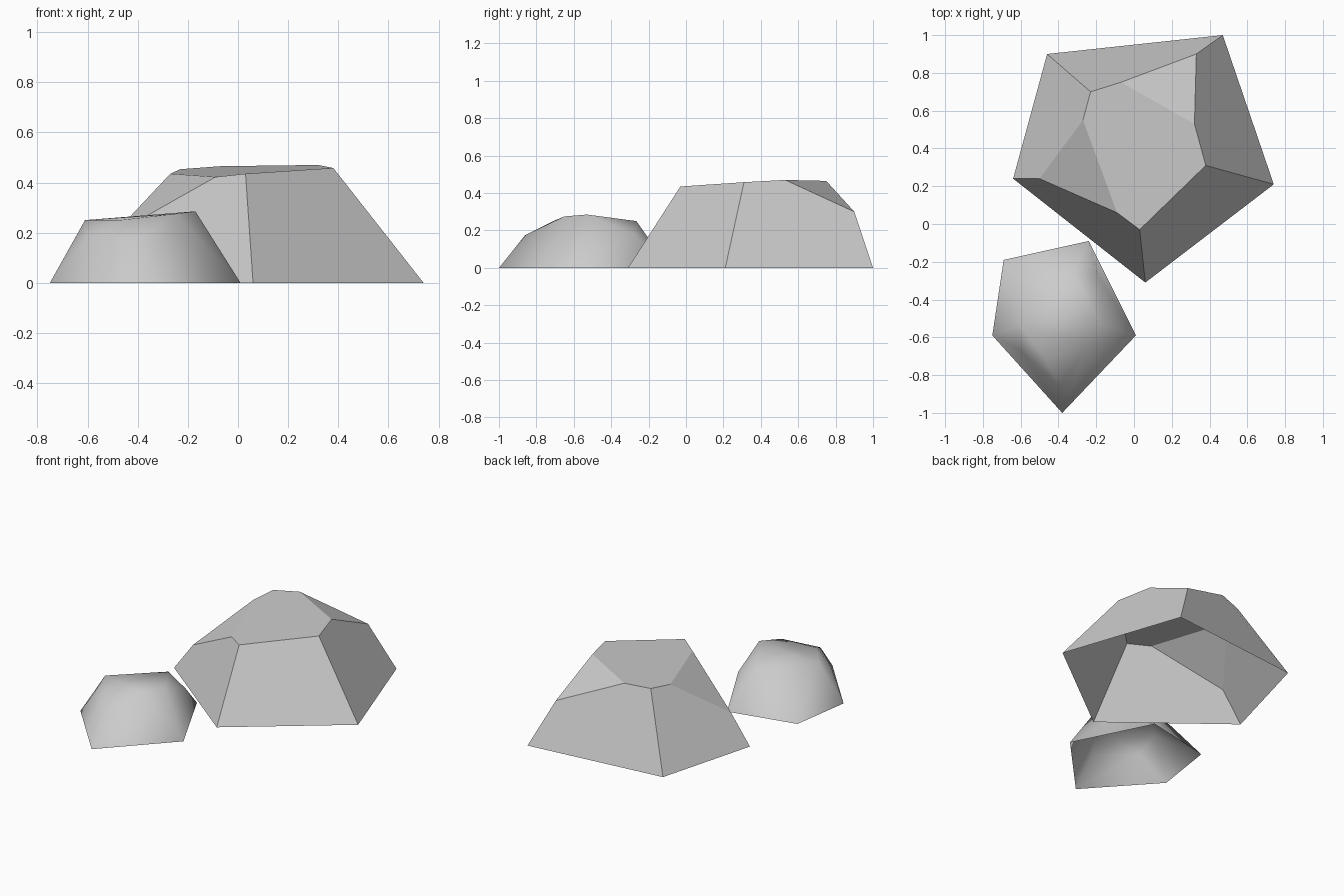
import bpy, bmesh

if "Cube" in bpy.data.objects:
    bpy.data.objects.remove(bpy.data.objects["Cube"])

stone = bpy.data.materials.new("stone_grey")
stone.use_nodes = True
grey = (0.6, 0.6, 0.6, 1)
stone.diffuse_color = grey
stone.node_tree.nodes["Principled BSDF"].inputs["Base Color"].default_value = grey


def add_rock(name, bm, smooth):
    """Turn the bmesh into an open-bottomed rock object."""
    bmesh.ops.recalc_face_normals(bm, faces=bm.faces)
    for face in bm.faces:
        face.smooth = smooth
    mesh = bpy.data.meshes.new(name)
    bm.to_mesh(mesh)
    bm.free()
    mesh.materials.append(stone)
    rock = bpy.data.objects.new(name, mesh)
    bpy.context.collection.objects.link(rock)


# Large faceted rock: pentagonal foot, sloped sides, chipped corners
points = {
    "front": (.06, -.31, 0), "right": (.74, .21, 0), "back": (.47, 1, 0),
    "rear_left": (-.46, .9, 0), "left": (-.64, .24, 0),
    "top_front": (.03, -.03, .435), "top_right": (.38, .31, .458),
    "top_back": (.32, .53, .47), "chip_back": (.33, .9, .3),
    "top_rear": (-.07, .75, .465), "top_rear_left": (-.23, .7, .453),
    "top_left": (-.27, .55, .435), "chip_left": (-.5, .24, .19),
    "top_front_left": (-.09, .06, .422),
}
faces = [
    "front right top_right top_front",
    "right back chip_back top_back top_right",
    "back rear_left top_rear_left top_rear chip_back",
    "rear_left left chip_left top_left top_rear_left",
    "left front top_front top_front_left chip_left",
    "chip_back top_rear top_back",
    "chip_left top_front_left top_left",
    "top_front top_right top_back top_rear top_rear_left top_left top_front_left",
]
bm = bmesh.new()
corner = {key: bm.verts.new(co) for key, co in points.items()}
for face in faces:
    bm.faces.new([corner[key] for key in face.split()])
add_rock("large_rock", bm, False)

# Small worn rock: hull of its foot and crown, with the underside left open
foot = [(-.38, -1), (.01, -.59), (-.24, -.09), (-.69, -.19), (-.75, -.59)]
crown = [(-.17, -.53, .285), (-.33, -.265, .25), (-.19, -.28, .18),
         (-.61, -.53, .25), (-.47, -.71, .25), (-.25, -.65, .275),
         (-.39, -.86, .175), (-.6, -.67, .18)]
bm = bmesh.new()
for co in [(x, y, 0) for x, y in foot] + crown:
    bm.verts.new(co)
bmesh.ops.convex_hull(bm, input=bm.verts)
bm.normal_update()
under = [f for f in bm.faces if all(v.co.z < .001 for v in f.verts)]
bmesh.ops.delete(bm, geom=under, context="FACES")
add_rock("small_rock", bm, True)
